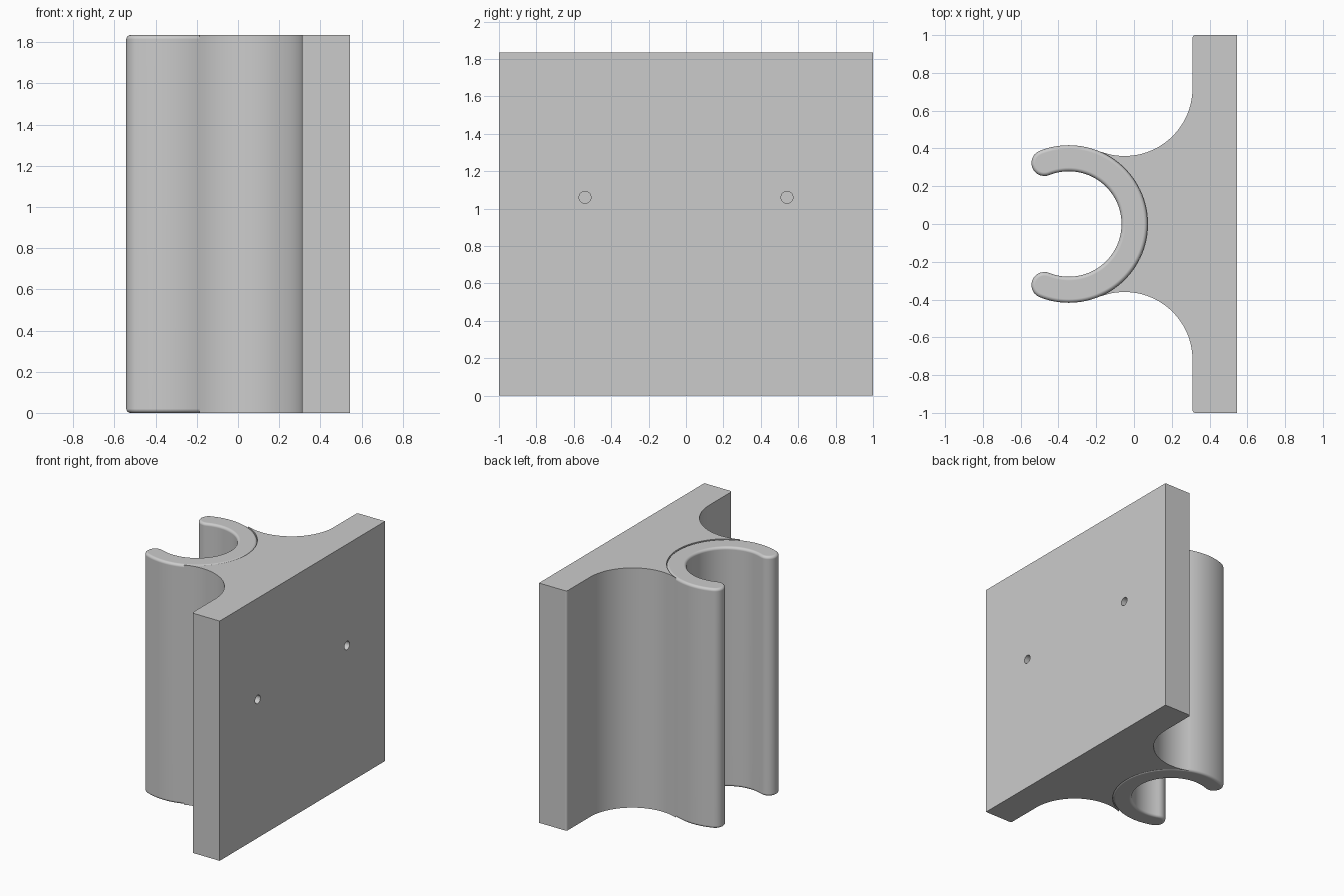
import bpy, bmesh, math

if "Cube" in bpy.data.objects:
    bpy.data.objects.remove(bpy.data.objects["Cube"])

HEIGHT = 1.835
RING_X, R_OUT, R_IN = -0.345, 0.417, 0.279
R_MID, R_TIP = (R_OUT + R_IN) / 2, (R_OUT - R_IN) / 2
OPEN = 111.8            # half angle covered by the clip
FIL_X, FIL_Y, FIL_R = -0.05, 0.72, 0.36
JOIN = math.degrees(math.atan2(FIL_Y, FIL_X - RING_X))

grey = bpy.data.materials.new("light grey")
grey.diffuse_color = (0.6, 0.6, 0.6, 1)
grey.use_nodes = True
grey.node_tree.nodes["Principled BSDF"].inputs["Base Color"].default_value = grey.diffuse_color


def arc(cx, cy, r, a0, a1, n):
    """Points on an arc, angles in degrees."""
    angles = [math.radians(a0 + (a1 - a0) * i / n) for i in range(n + 1)]
    return [(cx + r * math.cos(a), cy + r * math.sin(a)) for a in angles]


def prism(name, outline):
    """Upright solid from a flat outline."""
    bm = bmesh.new()
    verts = [bm.verts.new((x, y, 0)) for x, y in outline]
    bmesh.ops.remove_doubles(bm, verts=verts, dist=1e-5)
    base = bm.faces.new([v for v in verts if v.is_valid])
    top = bmesh.ops.extrude_face_region(bm, geom=[base], use_keep_orig=True)["geom"]
    bmesh.ops.translate(bm, vec=(0, 0, HEIGHT),
                        verts=[g for g in top if isinstance(g, bmesh.types.BMVert)])
    bmesh.ops.recalc_face_normals(bm, faces=bm.faces)
    mesh = bpy.data.meshes.new(name)
    bm.to_mesh(mesh)
    bm.free()
    mesh.materials.append(grey)
    obj = bpy.data.objects.new(name, mesh)
    bpy.context.collection.objects.link(obj)
    return obj


def activate(obj):
    bpy.ops.object.select_all(action='DESELECT')
    obj.select_set(True)
    bpy.context.view_layer.objects.active = obj


def finish(obj):
    """Apply modifiers, then smooth curved walls with clean flat faces."""
    activate(obj)
    for m in list(obj.modifiers):
        bpy.ops.object.modifier_apply(modifier=m.name)
    bpy.ops.object.shade_smooth_by_angle(angle=math.radians(30))
    obj.modifiers.new("flat normals", 'WEIGHTED_NORMAL').keep_sharp = True


# Open clip: C-shaped wall with round tips and softened rims
tip = math.radians(OPEN)
tx, ty = RING_X + R_MID * math.cos(tip), R_MID * math.sin(tip)
c_shape = arc(RING_X, 0, R_OUT, -OPEN, OPEN, 72)
c_shape += arc(tx, ty, R_TIP, OPEN, OPEN + 180, 14)[1:]
c_shape += arc(RING_X, 0, R_IN, OPEN, -OPEN, 72)[1:]
c_shape += arc(tx, -ty, R_TIP, 180 - OPEN, 360 - OPEN, 14)[1:-1]
clip = prism("clip", c_shape)
bevel = clip.modifiers.new("rim", 'BEVEL')
bevel.width, bevel.segments = 0.02, 4
bevel.limit_method, bevel.angle_limit = 'ANGLE', math.radians(40)
finish(clip)

# Back plate flowing through two concave fillets into the clip
half = [(0.545, 1)]
half += arc(0.325, 0.985, 0.015, 90, 180, 4)
half += arc(FIL_X, FIL_Y, FIL_R, 0, JOIN - 180, 32)
half += arc(RING_X, 0, R_OUT, JOIN, 0, 24)[1:]
mirrored = [(x, -y) for x, y in reversed(half[:-1])]
bracket = prism("bracket", half + mirrored)

# Blind screw holes in the plate
cutters = []
for y in (-0.54, 0.54):
    bpy.ops.mesh.primitive_cylinder_add(vertices=32, radius=0.032, depth=0.3,
                                        location=(0.545, y, 1.06),
                                        rotation=(0, math.pi / 2, 0))
    cutter = bpy.context.object
    cutter.name = "hole_cutter"
    cutter.hide_render = True
    cutter.data.materials.append(grey)
    cutters.append(cutter)
    cut = bracket.modifiers.new("hole", 'BOOLEAN')
    cut.operation, cut.solver, cut.object = 'DIFFERENCE', 'EXACT', cutter
finish(bracket)
for cutter in cutters:
    bpy.data.objects.remove(cutter)
